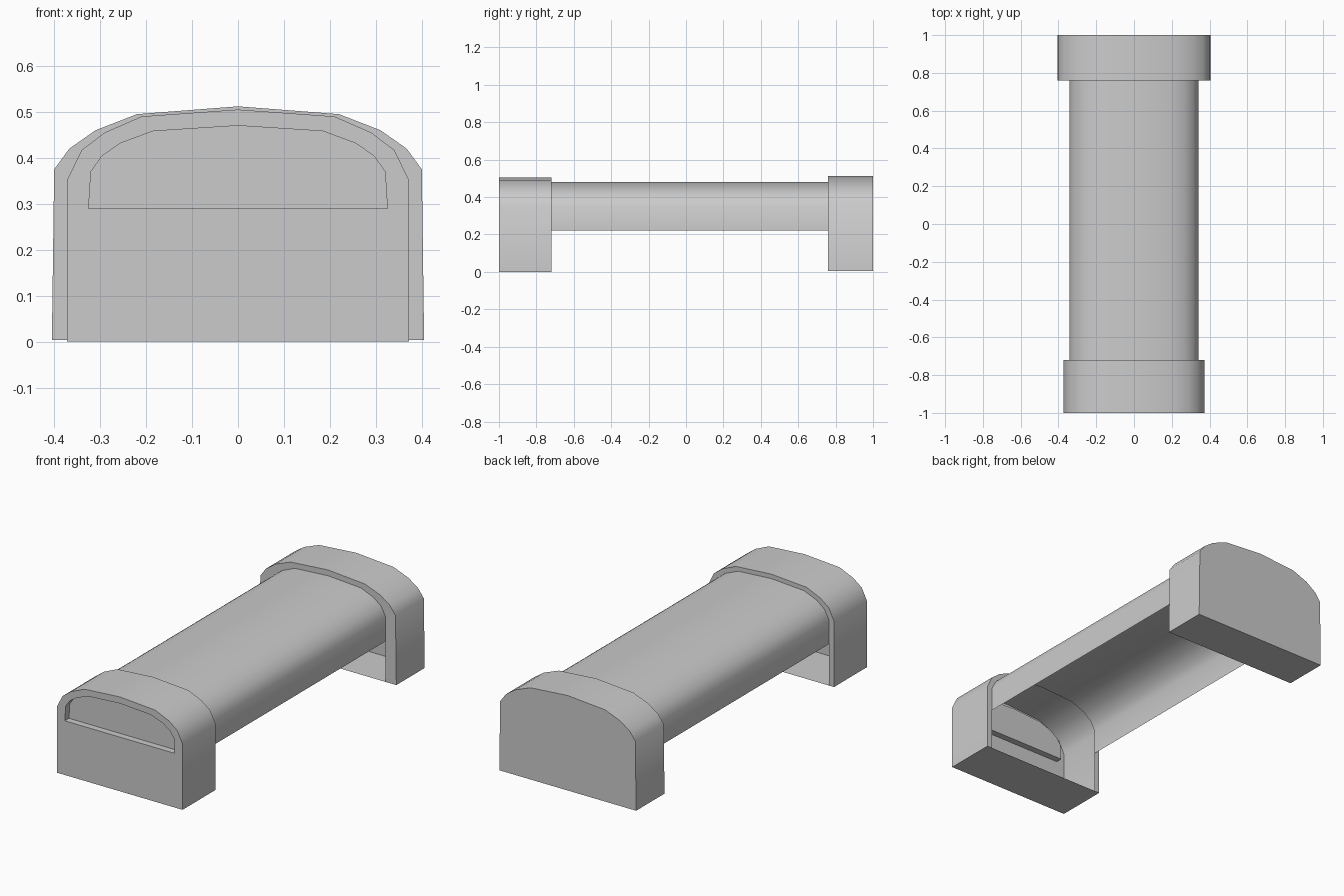
import bpy, bmesh, math

if "Cube" in bpy.data.objects:
    bpy.data.objects.remove(bpy.data.objects["Cube"])

# Half outlines: bottom right corner up to the crown
BACK = [(.405, .004), (.4, .375), (.367, .42), (.31, .46), (.22, .495), (0, .512)]
FRONT = [(.372, 0), (.372, .352), (.34, .417), (.29, .455), (.21, .49), (0, .505)]
PANEL = [(.325, .29), (.32, .37), (.295, .405), (.255, .432), (.185, .458), (0, .47)]
BEAM = [(.342, .222), (.342, .352), (.315, .402), (.27, .437), (.195, .468), (0, .481)]


def opening(z):
    """Beam outline carried down to the floor, used for the inner rim."""
    return [(BEAM[0][0], z)] + BEAM[1:]


def loft(name, sections, closed, cap_start=False, cap_end=False):
    """Skin mirrored outlines placed at y; closed[i] adds the bottom strip."""
    bm = bmesh.new()
    rings = []
    for half, y in sections:
        full = half + [(-x, z) for x, z in reversed(half[:-1])]
        rings.append([bm.verts.new((x, y, z)) for x, z in full])
    for a, b, shut in zip(rings, rings[1:], closed):
        n = len(a)
        for i in range(n if shut else n - 1):
            j = (i + 1) % n
            bm.faces.new((a[i], b[i], b[j], a[j]))
    if cap_start:
        bm.faces.new(rings[0])
    if cap_end:
        bm.faces.new(rings[-1][::-1])
    mesh = bpy.data.meshes.new(name)
    bm.to_mesh(mesh)
    bm.free()
    obj = bpy.data.objects.new(name, mesh)
    bpy.context.collection.objects.link(obj)
    bpy.ops.object.select_all(action='DESELECT')
    obj.select_set(True)
    bpy.context.view_layer.objects.active = obj
    bpy.ops.object.shade_smooth_by_angle(angle=math.radians(42))
    return obj


# Front end: recessed panel, front face, hollow body, inner rim
loft("front_end",
     [(PANEL, -.965), (PANEL, -1), (FRONT, -1), (FRONT, -.72), (opening(0), -.72)],
     [True, True, True, False], cap_start=True)

# Back end: inner rim, hollow body, plain back face
loft("back_end",
     [(opening(.004), .76), (BACK, .76), (BACK, 1)],
     [False, True], cap_end=True)

# Arched cover joining the two ends, open underneath
loft("arched_cover", [(BEAM, -.72), (BEAM, .76)], [False])
